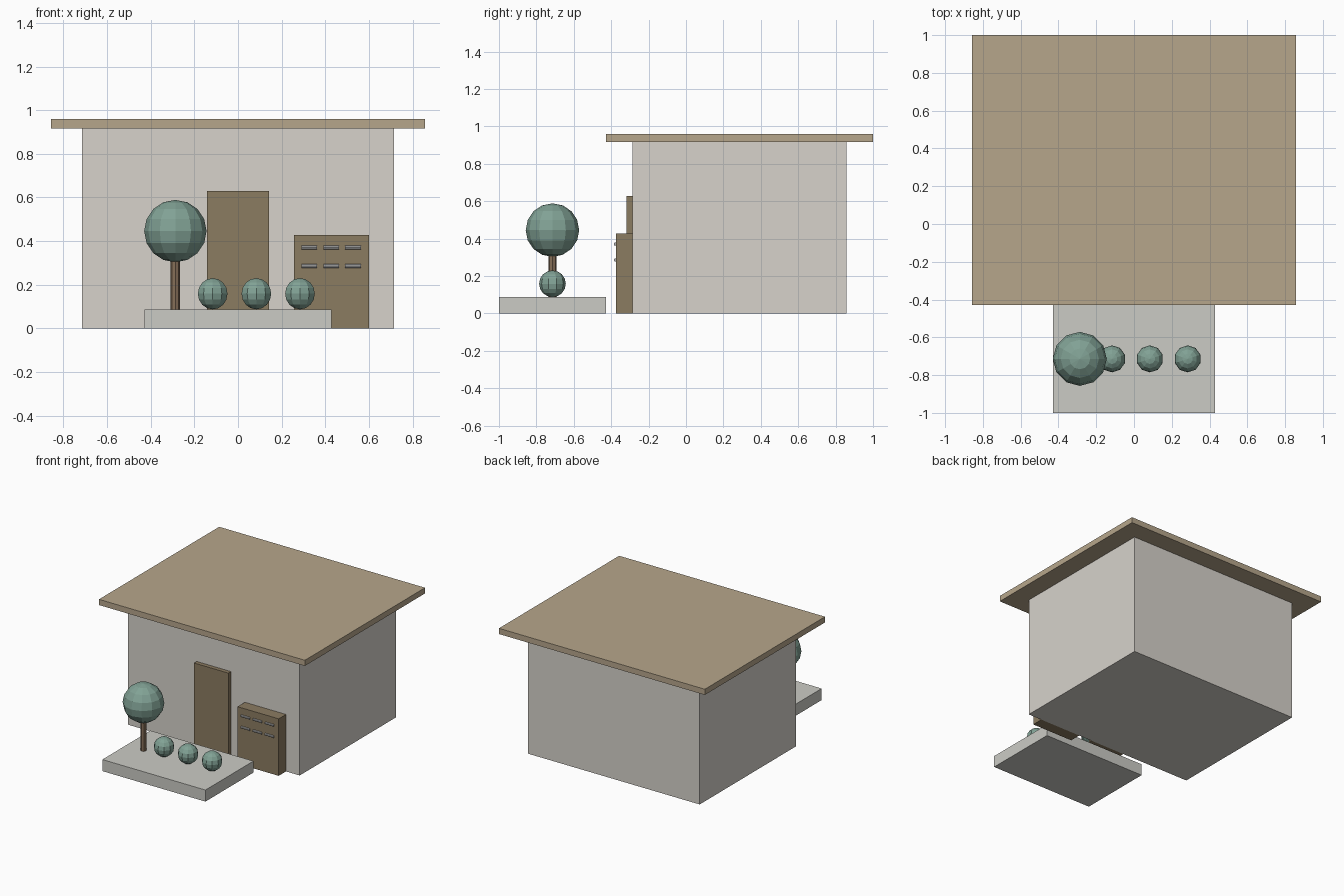
import bpy
import math

if "Cube" in bpy.data.objects:
    bpy.data.objects.remove(bpy.data.objects["Cube"])


def material(name, rgb):
    m = bpy.data.materials.new(name)
    m.diffuse_color = (*rgb, 1)
    m.use_nodes = True
    m.node_tree.nodes["Principled BSDF"].inputs["Base Color"].default_value = m.diffuse_color
    return m


ROOF = material("tan", (0.47, 0.38, 0.26))
WALL = material("plaster", (0.68, 0.65, 0.60))
WOOD = material("brown_wood", (0.26, 0.20, 0.12))
BARK = material("bark", (0.24, 0.16, 0.10))
STONE = material("stone", (0.60, 0.60, 0.56))
LEAF = material("foliage", (0.22, 0.36, 0.30))
METAL = material("metal", (0.45, 0.45, 0.45))


def finish(name, mat):
    o = bpy.context.object
    o.name = name
    o.data.materials.append(mat)
    return o


def box(name, x, y, z, mat):
    """Box from (min, max) ranges on each axis."""
    bpy.ops.mesh.primitive_cube_add(
        size=1, location=[(r[0] + r[1]) / 2 for r in (x, y, z)])
    o = finish(name, mat)
    o.scale = [r[1] - r[0] for r in (x, y, z)]
    bpy.ops.object.transform_apply(location=False, rotation=False, scale=True)


def rod(name, loc, radius, length, mat, sides=8, rot=(0, 0, 0)):
    bpy.ops.mesh.primitive_cylinder_add(
        vertices=sides, radius=radius, depth=length, location=loc, rotation=rot)
    finish(name, mat)


def ball(name, loc, radius, segments, rings):
    bpy.ops.mesh.primitive_uv_sphere_add(
        segments=segments, ring_count=rings, radius=radius, location=loc)
    finish(name, LEAF)


# Building
box("walls", (-0.714, 0.714), (-0.286, 0.857), (0, 0.917), WALL)
box("roof_slab", (-0.857, 0.857), (-0.429, 1.0), (0.917, 0.96), ROOF)
box("door", (-0.143, 0.143), (-0.317, -0.286), (0, 0.629), WOOD)

# Cabinet with two rows of three handles
box("cabinet", (0.257, 0.6), (-0.373, -0.286), (0, 0.429), WOOD)
for row, z in enumerate((0.286, 0.371)):
    for col in range(3):
        rod(f"handle_{row}_{col}", (0.327 + 0.1 * col, -0.378, z),
            0.0086, 0.0714, METAL, rot=(0, math.pi / 2, 0))

# Planter with tree and bushes
box("planter", (-0.429, 0.429), (-1.0, -0.429), (0, 0.087), STONE)
rod("tree_trunk", (-0.287, -0.714, 0.23), 0.0214, 0.286, BARK)
ball("tree_crown", (-0.287, -0.714, 0.446), 0.143, 12, 8)
for i in range(3):
    ball(f"bush_{i}", (-0.116 + 0.2 * i, -0.714, 0.159), 0.0714, 10, 8)
